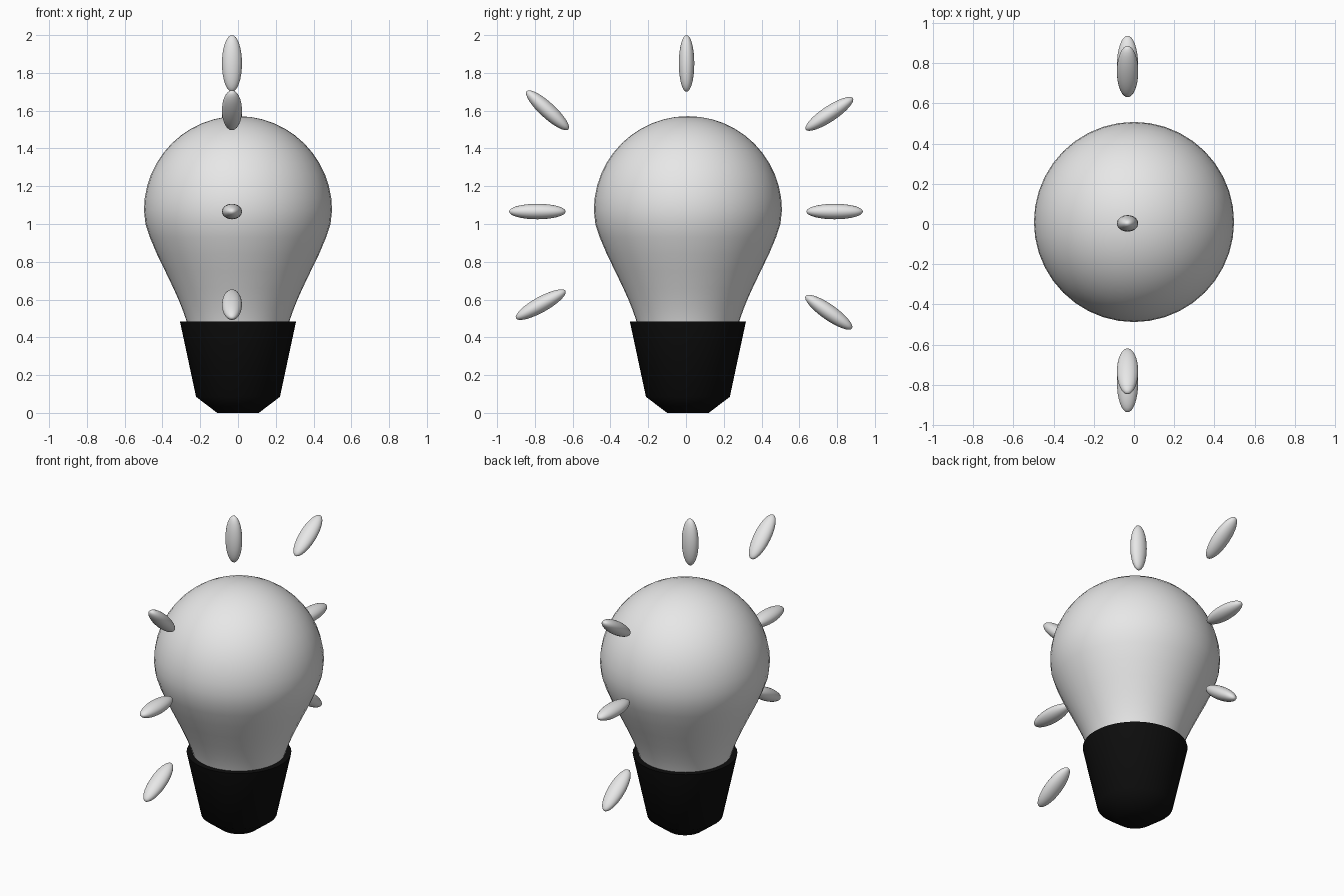
import bpy, bmesh, math

if "Cube" in bpy.data.objects:
    bpy.data.objects.remove(bpy.data.objects["Cube"])


def material(name, v):
    m = bpy.data.materials.new(name)
    m.diffuse_color = (v, v, v, 1)
    m.use_nodes = True
    m.node_tree.nodes["Principled BSDF"].inputs["Base Color"].default_value = m.diffuse_color
    return m


pale = material("pale grey", 0.8)
black = material("black", 0.004)
CY = 0.01  # depth position of the bulb axis


def finish(name, bm, mat, angle):
    me = bpy.data.meshes.new(name)
    bmesh.ops.remove_doubles(bm, verts=bm.verts, dist=1e-5)
    bmesh.ops.recalc_face_normals(bm, faces=bm.faces)
    bm.to_mesh(me)
    bm.free()
    me.materials.append(mat)
    ob = bpy.data.objects.new(name, me)
    bpy.context.collection.objects.link(ob)
    bpy.ops.object.select_all(action='DESELECT')
    ob.select_set(True)
    bpy.context.view_layer.objects.active = ob
    bpy.ops.object.shade_smooth_by_angle(angle=math.radians(angle))
    return ob


def lathe(name, profile, mat, angle):
    """Spin a (radius, height) profile around the vertical axis."""
    bm = bmesh.new()
    vs = [bm.verts.new((r, 0, z)) for r, z in profile]
    es = [bm.edges.new(p) for p in zip(vs, vs[1:])]
    bmesh.ops.spin(bm, geom=vs + es, cent=(0, 0, 0), axis=(0, 0, 1),
                   angle=math.tau, steps=40)
    ob = finish(name, bm, mat, angle)
    ob.location.y = CY
    return ob


# glass bulb: tapered neck running into a round dome
neck = [(0.27, 0.475), (0.277, 0.50), (0.295, 0.55), (0.315, 0.60), (0.342, 0.66),
        (0.385, 0.75), (0.429, 0.84), (0.467, 0.93), (0.49, 1.0)]
dome = [(0.498 * math.cos(a), 1.073 + 0.498 * math.sin(a))
        for a in (math.pi / 2 * i / 12 for i in range(12))] + [(0, 1.571)]
lathe("glass_bulb", neck + dome, pale, 60)

# black screw base
lathe("base", [(0, 0), (0.11, 0), (0.222, 0.085), (0.307, 0.483), (0.262, 0.483)], black, 50)

# light rays: (name, y, z, tilt from vertical towards +y)
rays = [("top", 0.003, 1.85, 0),
        ("front_upper", -0.733, 1.602, -47.5), ("back_upper", 0.759, 1.583, 56.4),
        ("front_middle", -0.787, 1.066, 90), ("back_middle", 0.787, 1.066, 90),
        ("front_lower", -0.769, 0.573, 61), ("back_lower", 0.756, 0.533, 125)]
for name, y, z, tilt in rays:
    bm = bmesh.new()
    bmesh.ops.create_uvsphere(bm, u_segments=32, v_segments=16, radius=1)
    bmesh.ops.scale(bm, verts=bm.verts, vec=(0.053, 0.041, 0.15))
    ob = finish("ray_" + name, bm, pale, 60)
    ob.location = (-0.032, y, z)
    ob.rotation_euler.x = -math.radians(tilt)
